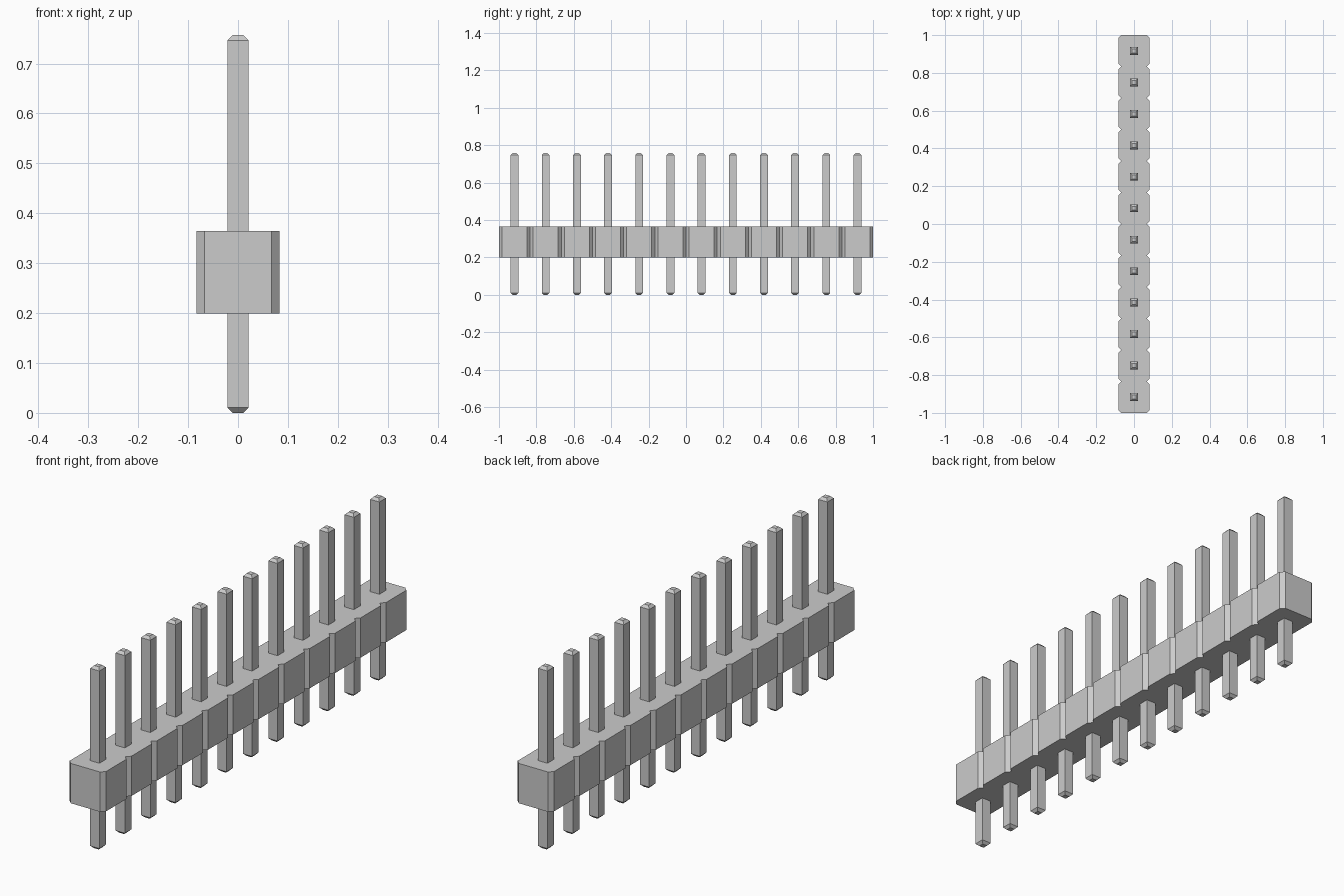
import bpy
import bmesh

cube = bpy.data.objects.get("Cube")
if cube:
    bpy.data.objects.remove(cube, do_unlink=True)

COUNT = 12
PITCH = 2 / COUNT
HALF = PITCH / 2
CHAMFER = 0.0165
BASE_Z, TOP_Z = 0.199, 0.364
PIN_HALF, PIN_TOP, TIP = 0.021, 0.757, 0.0105

grey = bpy.data.materials.new("plain grey")
grey.use_nodes = True
colour = (0.6, 0.6, 0.6, 1)
grey.diffuse_color = colour
grey.node_tree.nodes["Principled BSDF"].inputs["Base Color"].default_value = colour


def finish(name, bm):
    bmesh.ops.recalc_face_normals(bm, faces=bm.faces)
    mesh = bpy.data.meshes.new(name)
    bm.to_mesh(mesh)
    bm.free()
    mesh.materials.append(grey)
    obj = bpy.data.objects.new(name, mesh)
    bpy.context.collection.objects.link(obj)
    return obj


# Housing: a row of chamfered squares merged into one notched outline
side = []
for i in range(COUNT):
    start = -1 + i * PITCH
    end = start + PITCH
    side += [(HALF - CHAMFER, start), (HALF, start + CHAMFER), (HALF, end - CHAMFER)]
side.append((HALF - CHAMFER, 1))
outline = side + [(-x, y) for x, y in reversed(side)]

bm = bmesh.new()
face = bm.faces.new([bm.verts.new((x, y, BASE_Z)) for x, y in outline])
result = bmesh.ops.extrude_face_region(bm, geom=[face], use_keep_orig=True)
top = [v for v in result["geom"] if isinstance(v, bmesh.types.BMVert)]
bmesh.ops.translate(bm, verts=top, vec=(0, 0, TOP_Z - BASE_Z))
finish("housing", bm)

# Pin: a square post with tapered tips, lofted through four rings
bm = bmesh.new()
rings = []
for z, r in ((0, PIN_HALF - TIP), (TIP, PIN_HALF),
             (PIN_TOP - TIP, PIN_HALF), (PIN_TOP, PIN_HALF - TIP)):
    rings.append([bm.verts.new((sx * r, sy * r, z))
                  for sx, sy in ((-1, -1), (1, -1), (1, 1), (-1, 1))])
for low, high in zip(rings, rings[1:]):
    for k in range(4):
        n = (k + 1) % 4
        bm.faces.new((low[k], low[n], high[n], high[k]))
bm.faces.new(rings[0])
bm.faces.new(rings[-1])
pin = finish("pin_1", bm)
pin.location.y = -1 + HALF

# Remaining pins share the same mesh
for i in range(1, COUNT):
    copy = pin.copy()
    copy.name = f"pin_{i + 1}"
    copy.location.y = -1 + HALF + i * PITCH
    bpy.context.collection.objects.link(copy)
